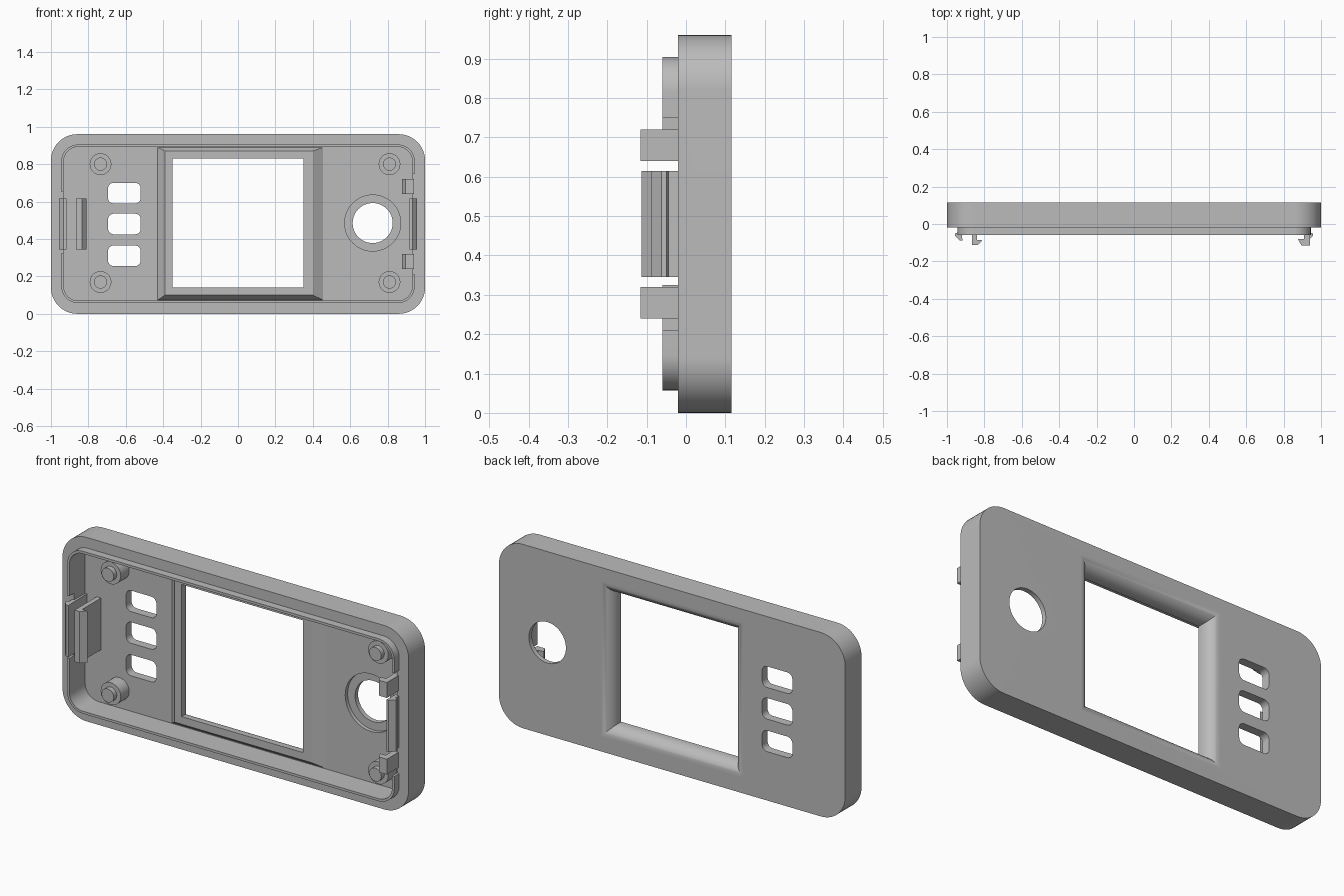
import bpy, bmesh, math

cube = bpy.data.objects.get("Cube")
if cube:
    bpy.data.objects.remove(cube, do_unlink=True)

GREY = 0.5
mat = bpy.data.materials.new("grey_plastic")
mat.use_nodes = True
mat.diffuse_color = (GREY, GREY, GREY, 1)
mat.node_tree.nodes["Principled BSDF"].inputs["Base Color"].default_value = (GREY, GREY, GREY, 1)

FACE, FLOOR, RIM, LIP = 0.115, 0.07, -0.02, -0.06   # depth levels along y


def ring(y, x0, x1, z0, z1, r=0, n=8):
    """Rounded rectangle at depth y."""
    if r == 0:
        return [(x1, y, z1), (x0, y, z1), (x0, y, z0), (x1, y, z0)]
    pts = []
    corners = [(x1 - r, z1 - r), (x0 + r, z1 - r), (x0 + r, z0 + r), (x1 - r, z0 + r)]
    for k, (cx, cz) in enumerate(corners):
        for i in range(n + 1):
            a = math.pi / 2 * (k + i / n)
            pts.append((cx + r * math.cos(a), y, cz + r * math.sin(a)))
    return pts


def circle(y, cx, cz, r, n=48):
    return [(cx + r * math.cos(i * math.tau / n), y, cz + r * math.sin(i * math.tau / n))
            for i in range(n)]


def loft(name, rings):
    """Closed solid through matching rings of points."""
    bm = bmesh.new()
    loops = [[bm.verts.new(p) for p in pts] for pts in rings]
    n = len(loops[0])
    for a, b in zip(loops, loops[1:]):
        for i in range(n):
            j = (i + 1) % n
            bm.faces.new((a[i], a[j], b[j], b[i]))
    bm.faces.new(loops[0])
    bm.faces.new(loops[-1])
    bmesh.ops.recalc_face_normals(bm, faces=bm.faces[:])
    mesh = bpy.data.meshes.new(name)
    bm.to_mesh(mesh)
    bm.free()
    mesh.materials.append(mat)
    obj = bpy.data.objects.new(name, mesh)
    bpy.context.collection.objects.link(obj)
    return obj


def box(name, x0, x1, y0, y1, z0, z1):
    return loft(name, [ring(y, x0, x1, z0, z1) for y in (y0, y1)])


def rail(name, profile, z0, z1):
    """Profile in x, y extruded upwards."""
    return loft(name, [[(x, y, z) for x, y in profile] for z in (z0, z1)])


def activate(obj):
    bpy.ops.object.select_all(action='DESELECT')
    obj.select_set(True)
    bpy.context.view_layer.objects.active = obj


def combine(target, tool, operation):
    mod = target.modifiers.new("boolean", 'BOOLEAN')
    mod.operation, mod.object, mod.solver = operation, tool, 'EXACT'
    activate(target)
    bpy.ops.object.modifier_apply(modifier=mod.name)
    bpy.data.objects.remove(tool, do_unlink=True)


def smooth(obj):
    activate(obj)
    bpy.ops.object.shade_smooth_by_angle(angle=math.radians(30))
    obj.modifiers.new("weighted_normals", 'WEIGHTED_NORMAL').keep_sharp = True


# Shell with a thin lip around a hollow interior
shell = loft("faceplate_shell", [ring(y, -1, 1, 0, 0.96, 0.14, 12) for y in (RIM, FACE)])
combine(shell, loft("lip", [ring(y, -0.945, 0.945, 0.057, 0.905, 0.09) for y in (LIP, 0.01)]), 'UNION')
combine(shell, loft("cavity", [ring(y, -0.932, 0.932, 0.07, 0.892, 0.077) for y in (-0.1, FLOOR)]),
        'DIFFERENCE')

# Gaps in the lip for the clips
combine(shell, box("left_gap", 0.9, 1.05, -0.1, RIM, 0.21, 0.75), 'DIFFERENCE')
combine(shell, box("right_gap", -1.05, -0.9, -0.1, RIM, 0.325, 0.65), 'DIFFERENCE')

# Raised sloping frame behind the screen window
combine(shell, loft("window_frame", [
    ring(FLOOR + 0.015, -0.43, 0.475, 0.06, 0.9),
    ring(FLOOR, -0.43, 0.455, 0.073, 0.89),
    ring(0.035, -0.39, 0.40, 0.10, 0.87)]), 'UNION')

# Screen window with rounded outer edges
WIDE, DEEP, STEPS = 0.06, 0.065, 10
sections = [(-0.05, 0)]
for i in range(STEPS + 1):
    t = math.pi / 2 * i / STEPS
    sections.append((FACE - DEEP + DEEP * math.sin(t), WIDE * (1 - math.cos(t))))
sections.append((FACE + 0.02, WIDE + 0.002))
combine(shell, loft("window_cutter", [
    ring(y, -0.35 - o, 0.35 + o, 0.14 - o, 0.83 + o) for y, o in sections]), 'DIFFERENCE')

# Three button slots
for z in (0.31, 0.48, 0.645):
    combine(shell, loft("slot_cutter", [
        ring(y, -0.695, -0.52, z - 0.055, z + 0.055, 0.03) for y in (0.0, 0.2)]), 'DIFFERENCE')

# Round opening with an inner counterbore
combine(shell, loft("counterbore", [circle(y, 0.72, 0.485, 0.15) for y in (0.0, 0.09)]), 'DIFFERENCE')
combine(shell, loft("round_cutter", [circle(y, 0.72, 0.485, 0.107) for y in (0.0, 0.2)]), 'DIFFERENCE')
smooth(shell)

# Stepped locating posts
for side, x in (("right", -0.735), ("left", 0.81)):
    for level, z in (("lower", 0.17), ("upper", 0.80)):
        smooth(loft(f"{level}_{side}_post", [
            circle(FLOOR + 0.01, x, z, 0.058, 32), circle(0.0, x, z, 0.058, 32),
            circle(0.0, x, z, 0.035, 32), circle(-0.025, x, z, 0.035, 32)]))

# Outward snap clips on both sides
clip = [(0.945, FLOOR), (0.922, FLOOR), (0.918, -0.088), (0.932, -0.088),
        (0.957, -0.062), (0.957, -0.05), (0.942, -0.045)]
for side, s in (("left", 1), ("right", -1)):
    rail(f"{side}_snap_clip", [(s * x, y) for x, y in clip], 0.345, 0.615)

# Long inner hook on the right side
rail("right_inner_hook", [(-0.865, FLOOR + 0.01), (-0.84, FLOOR + 0.01), (-0.84, -0.085),
                          (-0.81, -0.085), (-0.835, -0.113), (-0.865, -0.113)], 0.345, 0.615)

# Two short hooks on the left side
hook = [(0.94, FLOOR + 0.01), (0.91, FLOOR + 0.01), (0.91, -0.08),
        (0.877, -0.08), (0.895, -FACE), (0.94, -FACE)]
for level, z in (("lower", 0.24), ("upper", 0.64)):
    rail(f"{level}_left_hook", hook, z, z + 0.08)
